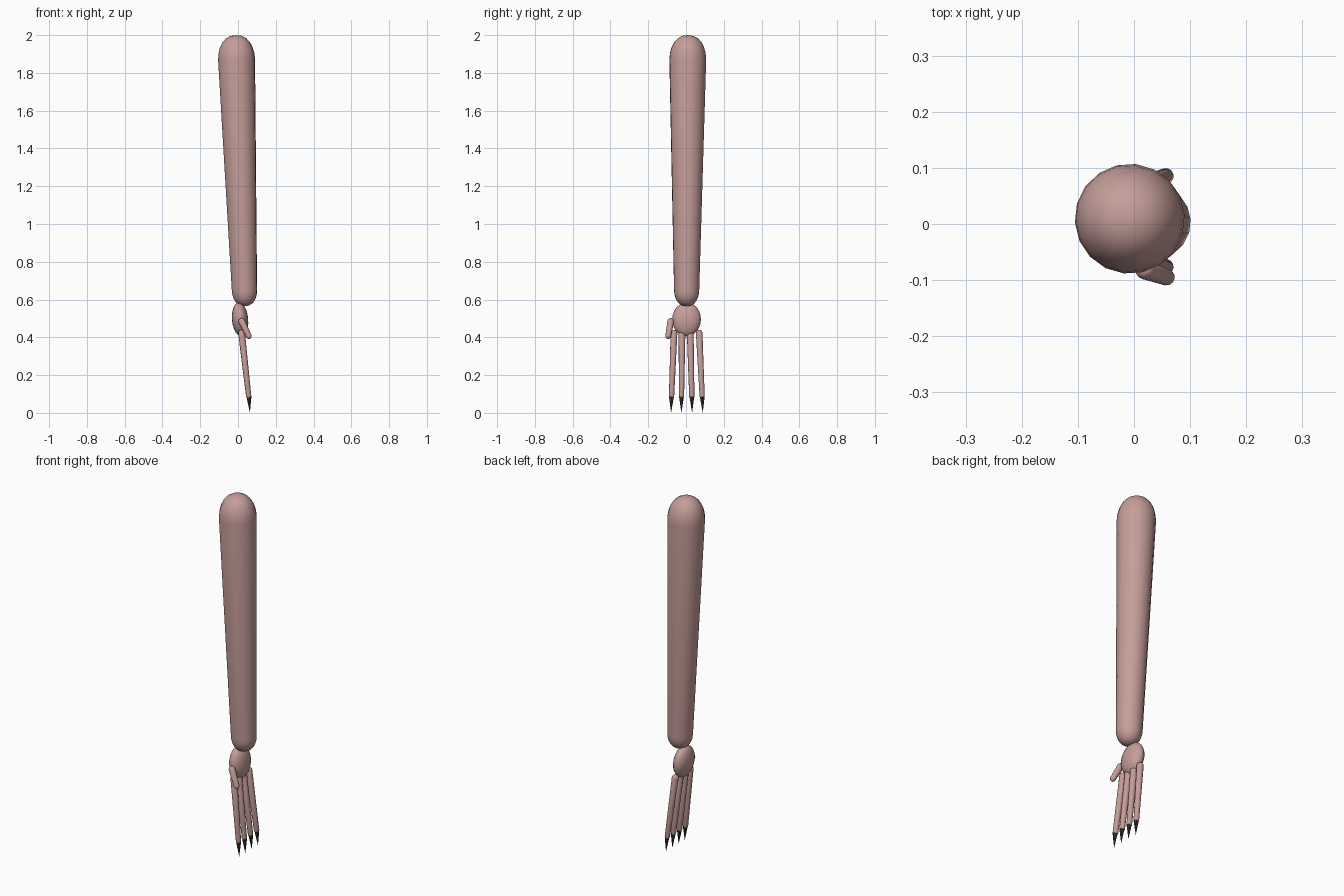
import bpy, bmesh, math
from mathutils import Vector

if "Cube" in bpy.data.objects:
    bpy.data.objects.remove(bpy.data.objects["Cube"])


def material(name, color):
    m = bpy.data.materials.new(name)
    m.diffuse_color = (*color, 1)
    m.use_nodes = True
    m.node_tree.nodes["Principled BSDF"].inputs["Base Color"].default_value = m.diffuse_color
    return m


skin = material("skin", (0.56, 0.34, 0.32))
dark = material("claw_dark", (0.045, 0.04, 0.038))


def lathe(name, start, end, profile, sides, mat, smooth=True):
    """Revolve (radius, distance) pairs around the line from start to end."""
    start, end = Vector(start), Vector(end)
    axis = (end - start).normalized()
    rot = Vector((0, 0, 1)).rotation_difference(axis)
    # pole at top makes the rotation ambiguous, so all parts here point down
    bm = bmesh.new()
    rings = []
    for r, d in profile:
        if r < 1e-6:
            rings.append([bm.verts.new(start + axis * d)])
            continue
        rings.append([bm.verts.new(start + axis * d + rot @ Vector(
            (r * math.cos(2 * math.pi * i / sides), r * math.sin(2 * math.pi * i / sides), 0)))
            for i in range(sides)])
    for a, b in zip(rings, rings[1:]):
        for i in range(sides):
            j = (i + 1) % sides
            ring = [a[i % len(a)], a[j % len(a)], b[j % len(b)], b[i % len(b)]]
            bm.faces.new(list(dict.fromkeys(ring)))
    for ring in (rings[0], rings[-1]):
        if len(ring) > 1:
            bm.faces.new(ring)
    bmesh.ops.recalc_face_normals(bm, faces=bm.faces)
    me = bpy.data.meshes.new(name)
    bm.to_mesh(me)
    bm.free()
    for p in me.polygons:
        p.use_smooth = smooth
    ob = bpy.data.objects.new(name, me)
    bpy.context.collection.objects.link(ob)
    me.materials.append(mat)
    return ob


def capsule(name, start, end, r0, r1, h0, h1, sides, steps=5, power=1.0):
    """Tapered rod with domed ends of heights h0 and h1."""
    length = (Vector(end) - Vector(start)).length
    angles = [math.pi / 2 * i / steps for i in range(steps + 1)]
    top = [(r0 * math.sin(a) ** power, h0 * (1 - math.cos(a))) for a in angles]
    bottom = [(r1 * math.sin(a) ** power, length - h1 * (1 - math.cos(a))) for a in reversed(angles)]
    return lathe(name, start, end, top + bottom, sides, skin)


# Arm: long tapered limb leaning slightly
capsule("arm", (-0.012, 0.01, 2.0), (0.037, 0.003, 0.565), 0.098, 0.067, 0.13, 0.085, 18, 6, 0.85)

# Palm: flattened, slightly tilted ball
bpy.ops.mesh.primitive_uv_sphere_add(segments=20, ring_count=12, location=(0.011, 0.003, 0.495))
palm = bpy.context.object
palm.name = "palm"
palm.scale = (0.043, 0.076, 0.09)
palm.rotation_euler = (0, math.radians(-5), 0)
palm.data.materials.append(skin)
bpy.ops.object.shade_smooth()

# Fingers with claws
for n, (y0, y1) in enumerate([(-0.063, -0.077), (-0.021, -0.024), (0.022, 0.031), (0.069, 0.086)], 1):
    tip = Vector((0.058, y1, 0.075))
    capsule(f"finger_{n}", (0.017, y0, 0.44), tip, 0.018, 0.014, 0.016, 0.012, 12, 4)
    lathe(f"claw_{n}", tip + Vector((0, 0, 0.01)), (0.063, y1 + (y1 - y0) * 0.15, 0.0),
          [(0.013, 0), (0, 0.085)], 8, dark, False)

# Thumb
capsule("thumb", (0.012, -0.078, 0.5), (0.064, -0.097, 0.393), 0.018, 0.015, 0.018, 0.015, 12, 4)
